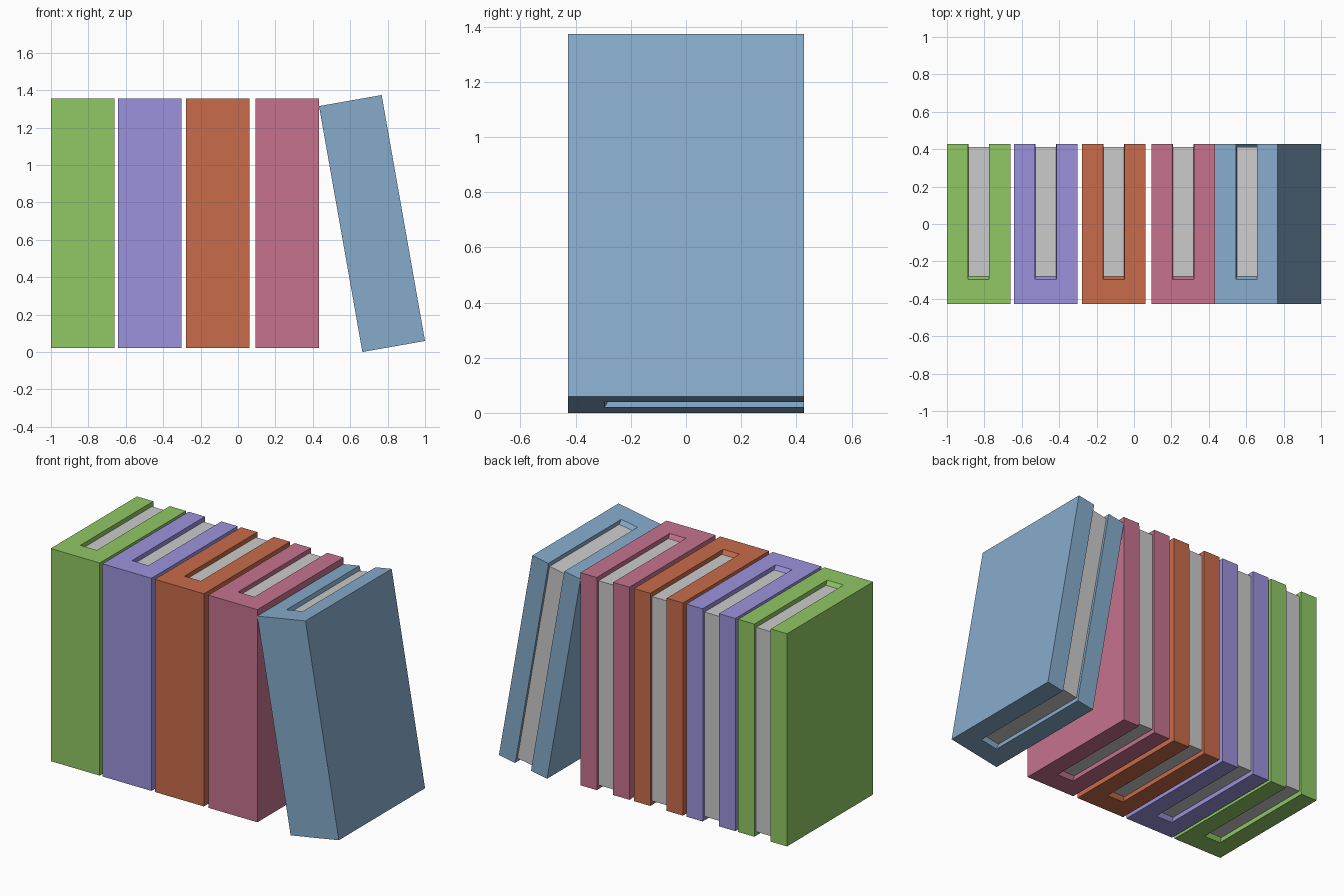
import bpy, bmesh, math

if "Cube" in bpy.data.objects:
    bpy.data.objects.remove(bpy.data.objects["Cube"])

W, D, H = 0.34, 0.855, 1.335      # book thickness, depth, height
SLOT = 0.057                      # half width of the page slot
SPINE = -0.296                    # inner face of the spine
RECESS, TAPER = 0.026, 0.016      # how far pages sit in, slope of spine lip


def finish(name, bm, loc, tilt, color=None):
    bmesh.ops.recalc_face_normals(bm, faces=bm.faces)
    me = bpy.data.meshes.new(name)
    bm.to_mesh(me)
    bm.free()
    ob = bpy.data.objects.new(name, me)
    bpy.context.collection.objects.link(ob)
    ob.location = loc
    ob.rotation_euler.y = tilt
    if color:
        mat = bpy.data.materials.new(name + "_color")
        mat.diffuse_color = (*color, 1)
        mat.use_nodes = True
        mat.node_tree.nodes["Principled BSDF"].inputs["Base Color"].default_value = mat.diffuse_color
        me.materials.append(mat)
    return ob


def c_profile(slot, spine):
    w, d = W / 2, D / 2
    return [(-w, -d), (w, -d), (w, d), (slot, d),
            (slot, spine), (-slot, spine), (-slot, d), (-w, d)]


def cover(name, loc, tilt, color):
    # C-shaped prism whose slot narrows a little at both ends
    bm = bmesh.new()
    outer = c_profile(SLOT, SPINE)
    inner = c_profile(SLOT - 0.002, SPINE + TAPER)
    h = H / 2
    levels = [(-h, outer), (-h + RECESS, inner), (h - RECESS, inner), (h, outer)]
    rings = [[bm.verts.new((x, y, z)) for x, y in prof] for z, prof in levels]
    for a, b in zip(rings, rings[1:]):
        for i in range(8):
            j = (i + 1) % 8
            bm.faces.new((a[i], a[j], b[j], b[i]))
    bm.faces.new(rings[0])
    bm.faces.new(rings[-1])
    finish(name, bm, loc, tilt, color)


def pages(name, loc, tilt):
    # recessed page block
    bm = bmesh.new()
    bmesh.ops.create_cube(bm, size=1)
    y0, y1 = SPINE + TAPER, D / 2 - 0.016
    bmesh.ops.scale(bm, vec=(2 * SLOT - 0.004, y1 - y0, H - 2 * RECESS), verts=bm.verts)
    bmesh.ops.translate(bm, vec=(0, (y0 + y1) / 2, 0), verts=bm.verts)
    finish(name, bm, loc, tilt)


# four upright books and one leaning on them
BOOKS = [
    ("green", -0.831, 0.688, 0, (0.28, 0.58, 0.13)),
    ("purple", -0.472, 0.688, 0, (0.33, 0.29, 0.72)),
    ("orange", -0.108, 0.688, 0, (0.58, 0.15, 0.07)),
    ("pink", 0.264, 0.688, 0, (0.56, 0.17, 0.27)),
    ("blue", 0.7165, 0.687, -10, (0.24, 0.41, 0.60)),
]
for label, x, z, deg, color in BOOKS:
    cover(label + "_book_cover", (x, 0, z), math.radians(deg), color)
    pages(label + "_book_pages", (x, 0, z), math.radians(deg))
